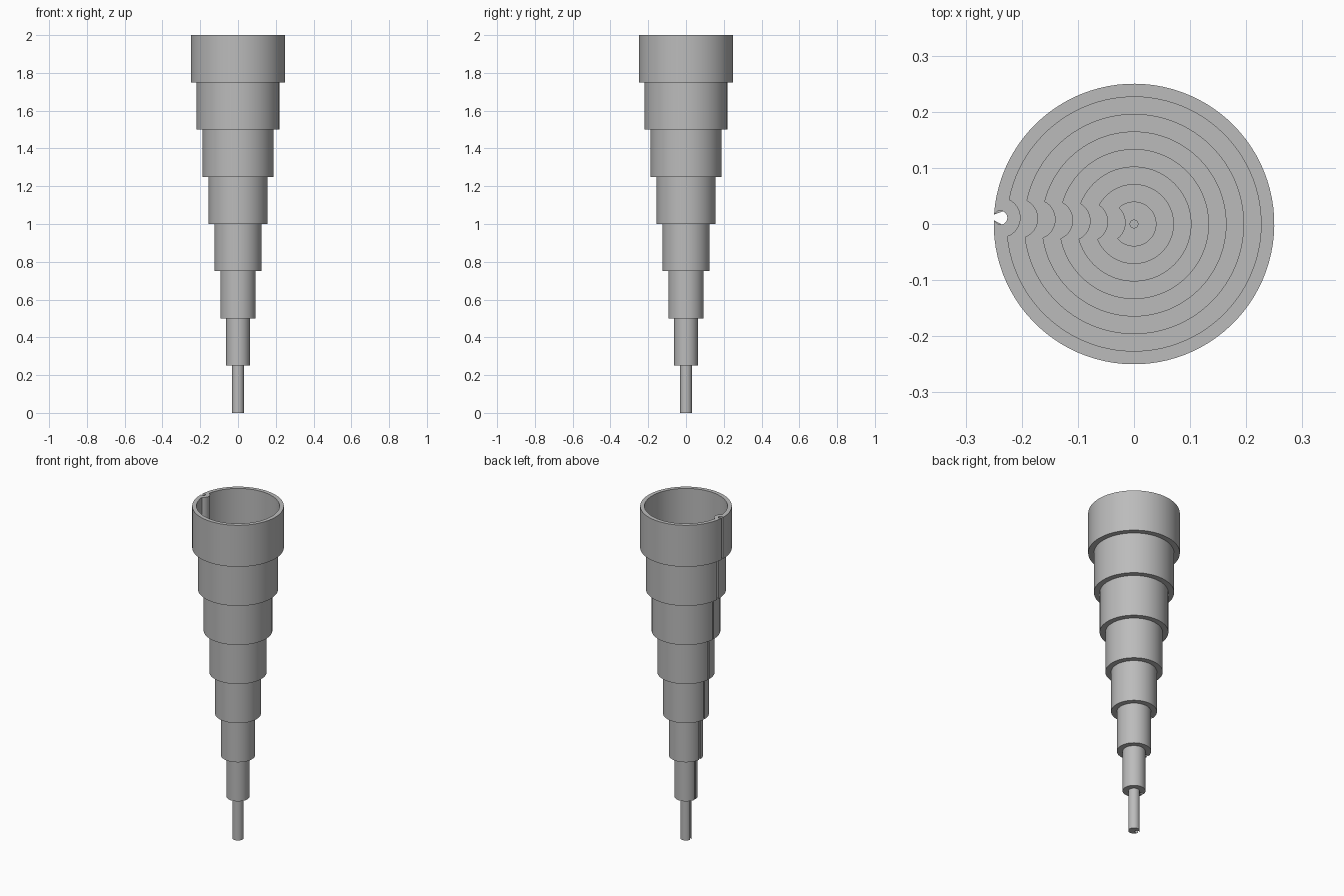
import bpy, bmesh, math

if "Cube" in bpy.data.objects:
    bpy.data.objects.remove(bpy.data.objects["Cube"], do_unlink=True)

COUNT = 8            # nested tube sections
STEP = 0.25 / COUNT  # radius change per section
HEIGHT = 0.25
WALL = 0.0235
GROOVE = 0.0125      # radius of the key groove
ANGLE = math.radians(177.3)
RIM, ARC = 96, 20

grey = bpy.data.materials.new("plain_grey")
grey.use_nodes = True
grey.diffuse_color = (0.5, 0.5, 0.5, 1)
grey.node_tree.nodes["Principled BSDF"].inputs["Base Color"].default_value = (0.5, 0.5, 0.5, 1)


def notched_circle(radius, centre, cut):
    """Circle outline with a smaller circle bitten out of one side."""
    x = (radius ** 2 + centre ** 2 - cut ** 2) / (2 * centre)
    y = math.sqrt(radius ** 2 - x ** 2)
    a, b = math.atan2(y, x), math.atan2(y, x - centre)
    pts = []
    for i in range(RIM):
        t = a + (2 * math.pi - 2 * a) * i / (RIM - 1)
        pts.append((radius * math.cos(t), radius * math.sin(t)))
    for i in range(1, ARC):
        t = 2 * math.pi - b - (2 * math.pi - 2 * b) * i / ARC
        pts.append((centre + cut * math.cos(t), cut * math.sin(t)))
    c, s = math.cos(ANGLE), math.sin(ANGLE)
    return [(c * px - s * py, s * px + c * py) for px, py in pts]


def plain_circle(radius):
    n = RIM + ARC - 1
    start = ANGLE + math.pi * ARC / n
    return [(radius * math.cos(start + 2 * math.pi * i / n),
             radius * math.sin(start + 2 * math.pi * i / n)) for i in range(n)]


def outer_outline(level):
    r = STEP * level
    return notched_circle(r, r - 0.0115, GROOVE)


def bore_outline(level):
    r = STEP * level
    if level == 1:
        return plain_circle(0.007)
    return notched_circle(r - WALL, r - 0.0115, GROOVE + WALL)


def build_section(level):
    z0, z1 = HEIGHT * (level - 1), HEIGHT * level
    floor = z0 + WALL
    outer, bore = outer_outline(level), bore_outline(level)
    layers = [(outer, z0), (outer, z1), (bore, z1), (bore, floor)]
    if level > 1:  # floor opens into the next section's bore
        below = bore_outline(level - 1)
        layers += [(below, floor), (below, z0)]
    bm = bmesh.new()
    loops = [[bm.verts.new((x, y, z)) for x, y in pts] for pts, z in layers]
    pairs = list(zip(loops, loops[1:]))
    if level > 1:
        pairs.append((loops[-1], loops[0]))
    else:          # tip is closed
        bm.faces.new(list(reversed(loops[0])))
        bm.faces.new(loops[-1])
    for lo, hi in pairs:
        for i in range(len(lo)):
            j = (i + 1) % len(lo)
            bm.faces.new((lo[i], lo[j], hi[j], hi[i]))
    mesh = bpy.data.meshes.new("tube_section")
    bm.to_mesh(mesh)
    bm.free()
    mesh.materials.append(grey)
    mesh.shade_smooth()
    mesh.set_sharp_from_angle(angle=math.radians(30))
    obj = bpy.data.objects.new(f"tube_section_{level}", mesh)
    bpy.context.collection.objects.link(obj)


for level in range(1, COUNT + 1):
    build_section(level)
